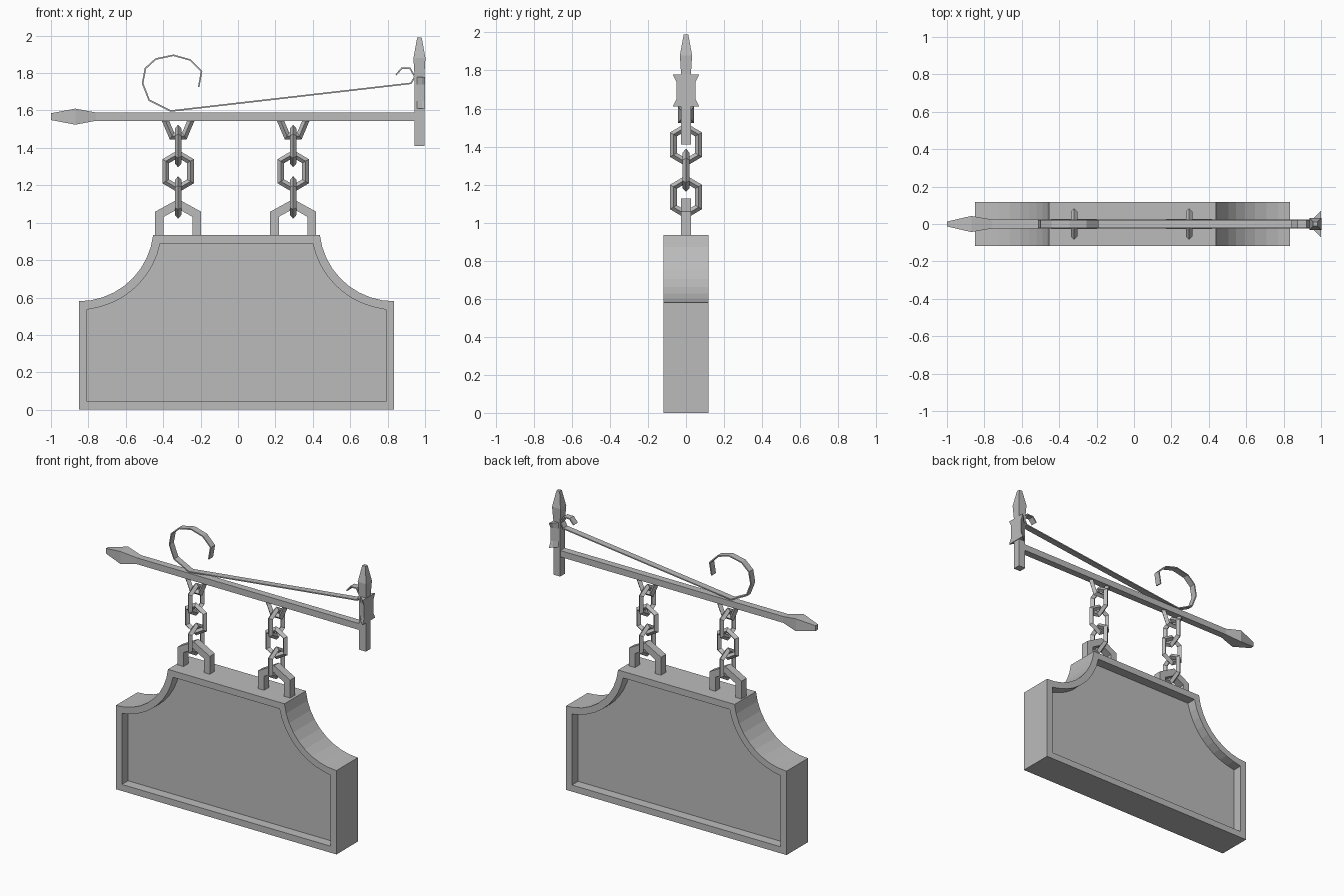
import bpy, bmesh, math
from mathutils import Vector

cube = bpy.data.objects.get("Cube")
if cube:
    bpy.data.objects.remove(cube)

iron = bpy.data.materials.new("plain_grey")
iron.use_nodes = True
GREY = (0.5, 0.5, 0.5, 1)
iron.diffuse_color = GREY
iron.node_tree.nodes["Principled BSDF"].inputs["Base Color"].default_value = GREY


def loft(name, rings, closed=False):
    """Skin a list of equal-length rings; cap the ends unless closed."""
    bm = bmesh.new()
    vs = [[bm.verts.new(p) for p in ring] for ring in rings]
    n = len(vs[0])
    pairs = list(zip(vs, vs[1:])) + ([(vs[-1], vs[0])] if closed else [])
    for a, b in pairs:
        for i in range(n):
            j = (i + 1) % n
            bm.faces.new((a[i], a[j], b[j], b[i]))
    if not closed:
        bm.faces.new(vs[0][::-1])
        bm.faces.new(vs[-1])
    bmesh.ops.recalc_face_normals(bm, faces=bm.faces)
    mesh = bpy.data.meshes.new(name)
    bm.to_mesh(mesh)
    bm.free()
    mesh.materials.append(iron)
    obj = bpy.data.objects.new(name, mesh)
    bpy.context.collection.objects.link(obj)
    return obj


def sweep(name, path, section, closed=False, turned=False, at=(0, 0)):
    """Sweep a section (in-plane, across) along a mitred path in xz, or yz if turned."""
    pts = [Vector(p) for p in path]
    n = len(pts)
    rings = []
    for i, p in enumerate(pts):
        before = pts[i - 1] if i or closed else None
        after = pts[(i + 1) % n] if i < n - 1 or closed else None
        d1 = (p - before).normalized() if before else (after - p).normalized()
        d2 = (after - p).normalized() if after else d1
        t = (d1 + d2).normalized()
        normal = Vector((-t.y, t.x)) / max(t.dot(d1), 0.4)
        ring = []
        for u, v in section:
            q = p + normal * u
            x, y = (v, q.x) if turned else (q.x, v)
            ring.append((x + at[0], y, q.y + at[1]))
        rings.append(ring)
    return loft(name, rings, closed)


def rect(a, b):
    return [(-a, -b), (a, -b), (a, b), (-a, b)]


def diamond(r):
    return [(-r, 0), (0, -r), (r, 0), (0, r)]


# Sign board: straight sides, scooped shoulders, recessed panel front and back
def outline(inset):
    r = 0.4 + inset
    cx, cz = 0.843, 0.98
    side, low, shoulder, top = cx - inset, inset, 0.58 - inset, 0.935 - inset
    end = math.asin((cz - top) / r)
    start = math.acos(-inset / r) - math.pi / 2
    steps = 9
    half = [(side, low), (side, shoulder)]
    for i in range(steps + 1):
        a = math.pi / 2 - start + (end - math.pi / 2 + start) * i / steps
        half.append((cx - r * math.cos(a), cz - r * math.sin(a)))
    half.pop(1)
    half[1] = (side, shoulder)
    return half + [(-x, z) for x, z in reversed(half)]


rings = [[(x - 0.008, y, z) for x, z in outline(inset)] for inset, y in (
    (0.045, -0.05), (0.045, -0.117), (0, -0.117), (0, 0.117), (0.045, 0.117), (0.045, 0.05))]
loft("sign_board", rings)

# Horizontal bar with spear tip
loft("spear_bar", [[(x, a, 1.567 + b) for a, b in rect(w, h)] for x, w, h in (
    (-1, 0.013, 0.018), (-0.87, 0.043, 0.043), (-0.76, 0.024, 0.022), (0.96, 0.024, 0.022))])

# Wall post with finial
loft("wall_post", [[(0.97 + a, b, z) for a, b in rect(w, w)] for z, w in (
    (1.41, 0.026), (1.78, 0.026), (1.88, 0.032), (1.99, 0.012))])

# Flared wall plate with waisted sides
def plate_ring(x, w, waist):
    side = [(w, 1.61), (waist, 1.65), (waist, 1.74), (w, 1.78)]
    return [(x, y, z) for y, z in side + [(-y, z) for y, z in reversed(side)]]


loft("wall_plate", [plate_ring(0.957, 0.027, 0.027), plate_ring(0.985, 0.055, 0.042),
                    plate_ring(1.0, 0.07, 0.05)])

# Scrolled brace strip
scroll = [(-0.21, 1.725), (-0.195, 1.81), (-0.255, 1.87), (-0.345, 1.895), (-0.44, 1.875),
          (-0.495, 1.825), (-0.51, 1.745), (-0.475, 1.655), (-0.36, 1.597), (0.925, 1.745),
          (0.945, 1.78), (0.92, 1.825), (0.875, 1.825), (0.845, 1.79)]
sweep("scroll_brace", scroll, rect(0.004, 0.022))

# Two chains with their hangers
link = [(0, 0.093), (0.066, 0.054), (0.066, -0.054), (0, -0.093), (-0.066, -0.054), (-0.066, 0.054)]
hanger = [(-0.072, 1.555), (-0.033, 1.463), (0.033, 1.463), (0.072, 1.555)]
staple = [(-0.1, 0.92), (-0.1, 1.045), (0, 1.1), (0.1, 1.045), (0.1, 0.92)]
for side, x in (("right", -0.32), ("left", 0.295)):
    sweep(side + "_bar_hanger", hanger, diamond(0.018), at=(x, 0))
    sweep(side + "_board_staple", staple, rect(0.023, 0.027), at=(x, 0))
    for i, z in enumerate((1.41, 1.275, 1.135)):
        sweep(f"{side}_chain_link_{i + 1}", link, diamond(0.018), True, i != 1, (x, z))
